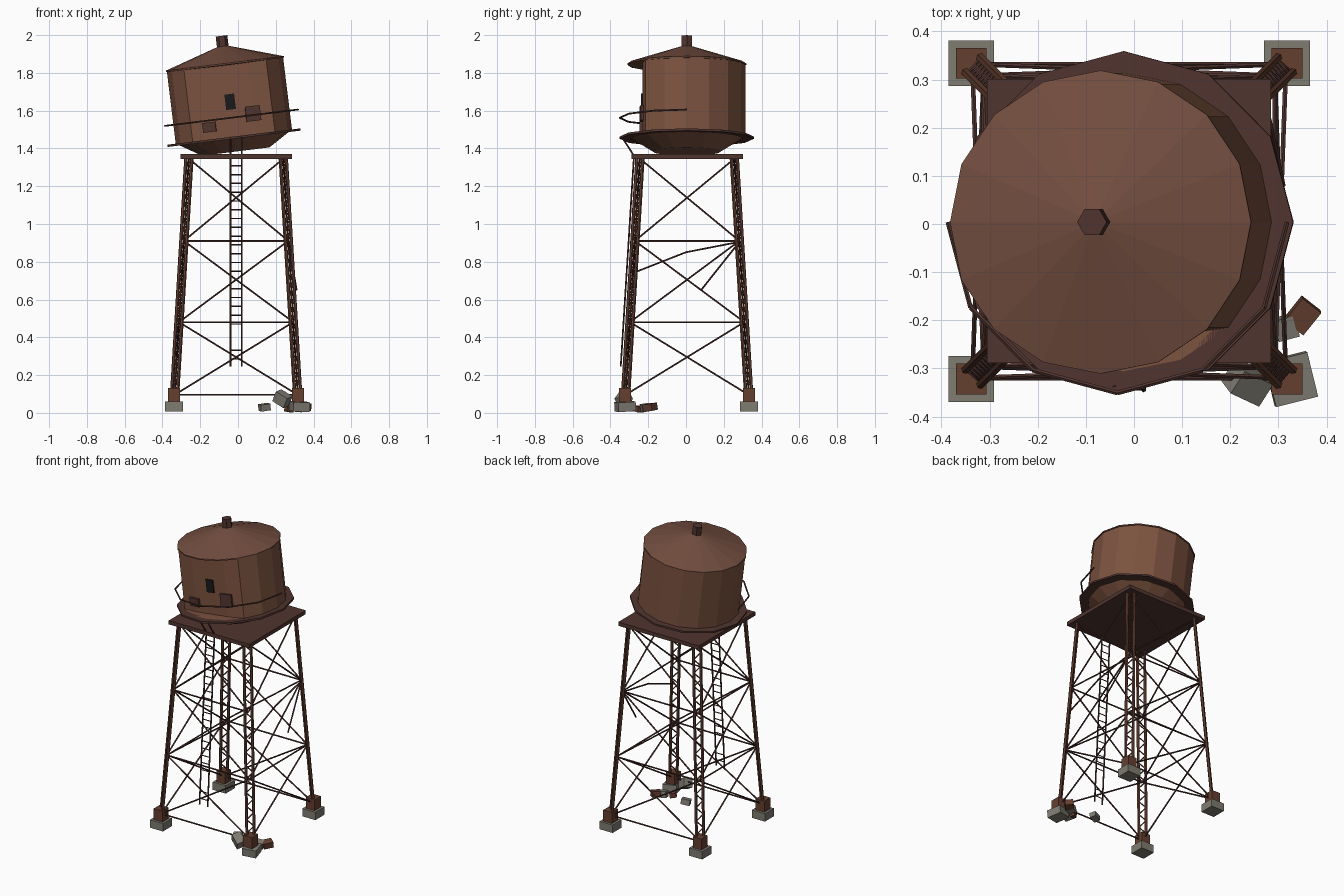
import bpy, bmesh
from math import pi, cos, sin, radians
from mathutils import Vector, Matrix, Euler

if "Cube" in bpy.data.objects:
    bpy.data.objects.remove(bpy.data.objects["Cube"])

def material(name, r, g, b):
    m = bpy.data.materials.new(name)
    m.diffuse_color = (r, g, b, 1)
    m.use_nodes = True
    m.node_tree.nodes["Principled BSDF"].inputs["Base Color"].default_value = m.diffuse_color
    return m

RUST = material("rust", 0.20, 0.085, 0.05)
ROOF = material("roof_rust", 0.17, 0.075, 0.05)
STEEL = material("dark_steel", 0.08, 0.035, 0.028)
LEG = material("leg_steel", 0.13, 0.05, 0.03)
CONCRETE = material("concrete", 0.21, 0.20, 0.165)
BLACK = material("opening_black", 0.01, 0.01, 0.01)

CX, CY = -0.01, 0.006                       # tower centre
TANK = Matrix.Translation((-0.022, 0.004, 1.463)) @ Matrix.Rotation(radians(-7), 4, 'Y')

def finish(bm, name, mat, matrix=None):
    if matrix:
        bm.transform(matrix)
    bmesh.ops.recalc_face_normals(bm, faces=bm.faces)
    me = bpy.data.meshes.new(name)
    bm.to_mesh(me)
    bm.free()
    me.materials.append(mat)
    ob = bpy.data.objects.new(name, me)
    bpy.context.collection.objects.link(ob)
    return ob

def box(name, loc, size, mat, rot=(0, 0, 0), matrix=None):
    bm = bmesh.new()
    bmesh.ops.create_cube(bm, size=1, matrix=Matrix.LocRotScale(
        Vector(loc), Euler([radians(a) for a in rot]), Vector(size)))
    return finish(bm, name, mat, matrix)

def rods(name, paths, radius, mat, sides=5, matrix=None):
    """Straight bars along every segment of every path."""
    bm = bmesh.new()
    for path in paths:
        for a, b in zip(path, path[1:]):
            a, b = Vector(a), Vector(b)
            d = b - a
            bmesh.ops.create_cone(
                bm, cap_ends=True, segments=sides, radius1=radius, radius2=radius, depth=d.length,
                matrix=Matrix.Translation((a + b) / 2) @ d.to_track_quat('Z', 'Y').to_matrix().to_4x4())
    return finish(bm, name, mat, matrix)

def lathe(name, profile, n, mat, closed=False, shape=None):
    """Revolve (radius, z) points; a zero radius makes a tip."""
    bm = bmesh.new()
    rings = []
    for r, z in profile:
        k = 1 if r == 0 else n
        rings.append([bm.verts.new((r * cos(2 * pi * i / n), r * sin(2 * pi * i / n), z)) for i in range(k)])
    pairs = list(zip(rings, rings[1:])) + ([(rings[-1], rings[0])] if closed else [])
    for A, B in pairs:
        for i in range(n):
            j = (i + 1) % n
            quad = [A[i % len(A)], A[j % len(A)], B[j % len(B)], B[i % len(B)]]
            bm.faces.new(list(dict.fromkeys(quad)))
    if shape:
        for v in bm.verts:
            shape(v.co)
    return finish(bm, name, mat, TANK)

def half(z):                                # half width of the tapering tower
    return 0.328 - 0.078 * (z - 0.06) / 1.285

def corner(sx, sy, z, off=0.0):             # point on a leg, shifted sideways
    t = off * 0.7071
    return Vector((CX + sx * half(z) + sy * t, CY + sy * half(z) - sx * t, z))

# Legs: paired rods with zigzag lacing, on steel shoes and footings
for sx, sy, tag in ((-1, -1, "front_left"), (1, -1, "front_right"), (1, 1, "back_right"), (-1, 1, "back_left")):
    rods(tag + "_leg", [[corner(sx, sy, 0.08, o), corner(sx, sy, 1.35, o)] for o in (-0.022, 0.022)],
         0.0095, LEG, 6)
    lace = [corner(sx, sy, 0.14 + 1.2 * i / 28, 0.022 * (-1) ** i) for i in range(29)]
    rods(tag + "_lacing", [lace], 0.004, STEEL, 4)
    x, y = CX + sx * 0.328, CY + sy * 0.328
    box(tag + "_shoe", (x, y, 0.095), (0.064, 0.064, 0.075), LEG)
    if tag == "front_right":
        box(tag + "_footing", (x + 0.008, y, 0.034), (0.09, 0.095, 0.05), CONCRETE, (4, 3, 14))
    else:
        box(tag + "_footing", (x, y, 0.034), (0.095, 0.095, 0.052), CONCRETE)

# Bracing on the four sides, the right side damaged in the middle
LEVELS = (0.095, 0.48, 0.91, 1.345)
SIDES = {"front": ((-1, -1), (1, -1)), "right": ((1, -1), (1, 1)),
         "back": ((1, 1), (-1, 1)), "left": ((-1, 1), (-1, -1))}
for side, (a, b) in SIDES.items():
    bars = []
    for i, z in enumerate(LEVELS[:3]):
        top = LEVELS[i + 1]
        bars.append([corner(*a, z), corner(*b, top)])
        if not (side == "right" and i == 1):
            bars.append([corner(*b, z), corner(*a, top)])
        if not (i == 0 and side in ("left", "right")) and not (side == "right" and i == 2):
            bars.append([corner(*a, z), corner(*b, z)])
    rods(side + "_bracing", bars, 0.005, STEEL)
end = corner(1, 1, 0.905)
rods("bent_brace", [[end, (0.275, 0.0, 0.85), corner(1, -1, 0.74)]], 0.005, STEEL)
rods("broken_brace", [[end, (0.31, 0.08, 0.65)]], 0.005, STEEL)

# Platform
box("platform", (CX, CY, 1.357), (0.59, 0.59, 0.025), STEEL)

# Ladder with a few missing rungs and a bent top
def ladder_y(z):
    return -0.345 + 0.07 * (z - 0.245) / 1.1

rails = [[(x, ladder_y(0.245), 0.245), (x, -0.275, 1.36), (x, -0.34, 1.46)] for x in (-0.04, 0.02)]
rods("ladder_rails", rails, 0.005, STEEL)
rungs = [0.285 + 0.0465 * i for i in range(23) if i not in (2, 3, 9)]
rods("ladder_rungs", [[(-0.04, ladder_y(z), z), (0.02, ladder_y(z), z)] for z in rungs], 0.0035, STEEL, 4)

# Leaning tank: wall dented flat at the front, tapered bottom, roof and vent
def dent(co):
    co.y = max(co.y, -0.234)

lathe("tank_wall", [(0.31, 0), (0.31, 0.385)], 16, RUST, shape=dent)
lathe("tank_bottom", [(0, -0.08), (0.18, -0.08), (0.31, 0.0), (0, 0.0)], 16, RUST)
lathe("tank_roof", [(0, 0.37), (0.315, 0.382), (0.315, 0.39), (0, 0.49)], 16, ROOF)
lathe("roof_vent", [(0, 0.46), (0.031, 0.46), (0.031, 0.537), (0, 0.537)], 6, STEEL)

# Walkway ring and the surviving front half of its rail
lathe("walkway", [(0.30, -0.012), (0.355, -0.012), (0.355, 0), (0.30, 0)], 12, STEEL, closed=True)
arc = [(0.355 * cos(pi + pi * i / 6), 0.355 * sin(pi + pi * i / 6), 0.1) for i in range(7)]
rods("walkway_rail", [arc], 0.005, STEEL, 5, TANK)

# Opening and patch plates on the dented front
box("wall_opening", (0.003, -0.235, 0.185), (0.052, 0.012, 0.082), BLACK, matrix=TANK)
box("large_patch", (0.116, -0.238, 0.109), (0.078, 0.018, 0.08), STEEL, (0, 0, 6), TANK)
box("small_patch", (-0.123, -0.238, 0.065), (0.07, 0.018, 0.052), STEEL, (0, 0, -6), TANK)

# Rubble around the broken footing
box("rubble_large", (0.235, -0.33, 0.075), (0.075, 0.055, 0.06), CONCRETE, (15, 30, -25))
box("rubble_small", (0.14, -0.2, 0.03), (0.055, 0.04, 0.035), CONCRETE, (8, -8, 20))
box("rubble_mid", (0.315, -0.215, 0.028), (0.045, 0.045, 0.04), CONCRETE, (10, 5, 15))
box("rubble_rusty", (0.35, -0.19, 0.03), (0.05, 0.06, 0.038), LEG, (6, 8, -38))
box("rubble_chip", (0.27, -0.25, 0.02), (0.04, 0.03, 0.03), LEG, (0, 10, 30))
